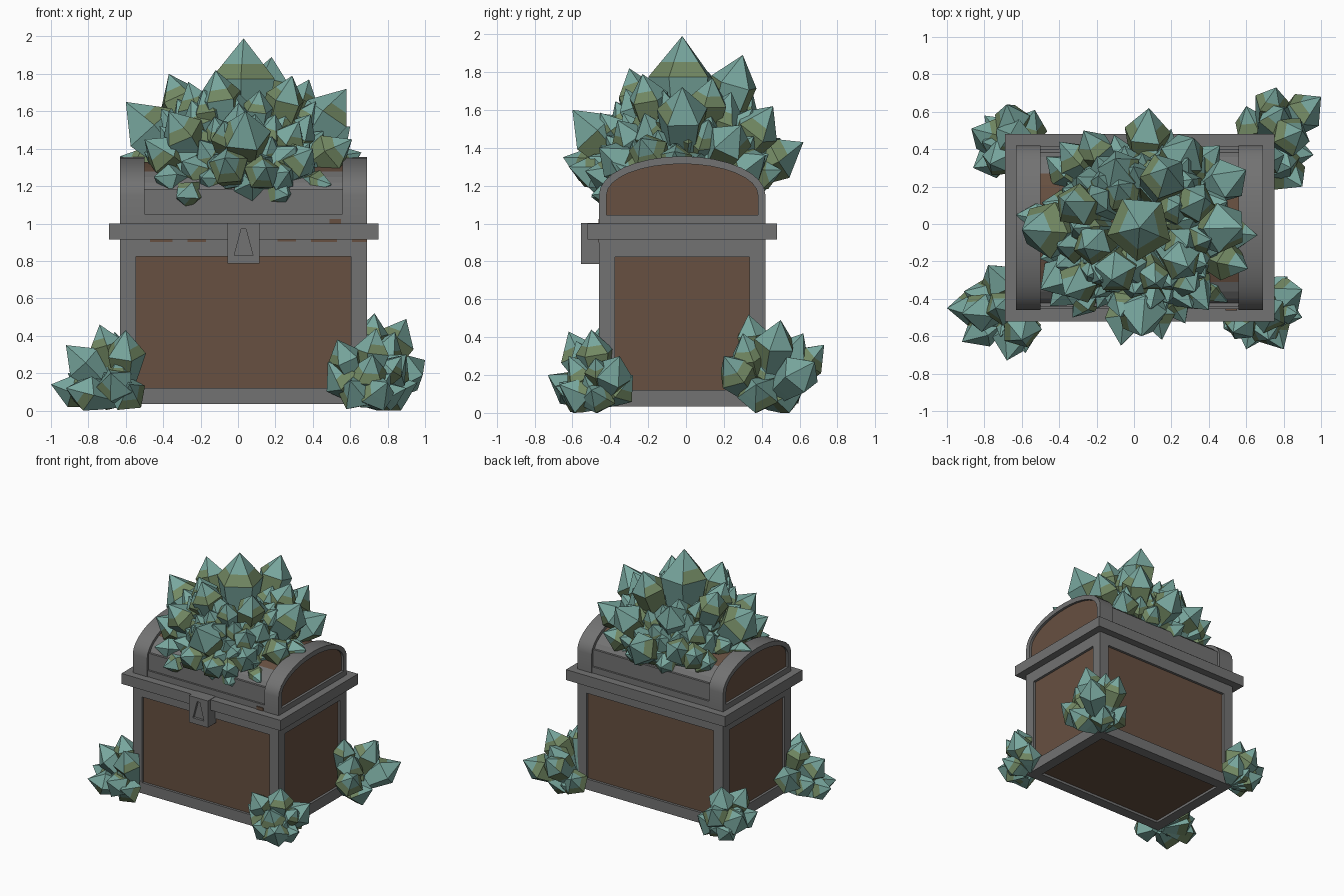
import bpy
import bmesh
import math
import random
from mathutils import Vector

random.seed(7)
if "Cube" in bpy.data.objects:
    bpy.data.objects.remove(bpy.data.objects["Cube"], do_unlink=True)

CENTRE = Vector((0.03, -0.02, 0))
HALF_X, HALF_Y = 0.66, 0.44


def material(name, colour):
    mat = bpy.data.materials.new(name)
    mat.use_nodes = True
    mat.diffuse_color = (*colour, 1)
    for node in mat.node_tree.nodes:
        if node.type == "BSDF_PRINCIPLED":
            node.inputs["Base Color"].default_value = (*colour, 1)
    return mat


IRON = material("iron_grey", (0.17, 0.17, 0.17))
WOOD = material("wood_brown", (0.135, 0.08, 0.052))
TEAL = material("crystal_teal", (0.19, 0.39, 0.345))
OLIVE = material("crystal_olive", (0.17, 0.25, 0.125))


def finish(name, bm, mats, offset=CENTRE, smooth=False):
    bmesh.ops.recalc_face_normals(bm, faces=bm.faces)
    mesh = bpy.data.meshes.new(name)
    bm.to_mesh(mesh)
    bm.free()
    for mat in mats:
        mesh.materials.append(mat)
    obj = bpy.data.objects.new(name, mesh)
    obj.location = offset
    bpy.context.collection.objects.link(obj)
    if smooth:
        bpy.ops.object.select_all(action="DESELECT")
        obj.select_set(True)
        bpy.context.view_layer.objects.active = obj
        bpy.ops.object.shade_smooth_by_angle(angle=math.radians(35))


def add_box(bm, low, high):
    verts = bmesh.ops.create_cube(bm, size=1)["verts"]
    for v in verts:
        v.co = Vector([(a + b) / 2 + c * (b - a) for a, b, c in zip(low, high, v.co)])


def box(name, low, high, mat):
    bm = bmesh.new()
    add_box(bm, low, high)
    finish(name, bm, [mat])


def bridge(bm, a, b):
    n = len(a)
    return [bm.faces.new((a[i], a[(i + 1) % n], b[(i + 1) % n], b[i])) for i in range(n)]


def ring(bm, outer, inner, place, d0, d1):
    """Extruded frame between two loops of equal length."""
    loops = [[bm.verts.new(place(p, d)) for p in loop]
             for loop, d in ((outer, d0), (outer, d1), (inner, d1), (inner, d0))]
    for k in range(4):
        bridge(bm, loops[k], loops[(k + 1) % 4])


def arch(half, rise, bottom, steps=16, spring=1.15):
    pts = [(-half, bottom)]
    for i in range(steps + 1):
        t = math.pi * (1 - i / steps)
        pts.append((half * math.cos(t), spring + rise * math.sin(t)))
    return pts + [(half, bottom)]


def along_x(p, d):
    return (d, p[0], p[1])


def along_y(p, d):
    return (p[0], d, p[1])


# Chest body: wooden core inside an iron frame
box("body_panels", (-0.64, -0.42, 0.055), (0.64, 0.42, 0.92), WOOD)
bm = bmesh.new()
W = 0.085
for s in (-1, 1):
    x0, x1 = sorted((s * HALF_X, s * (HALF_X - W)))
    y0, y1 = sorted((s * HALF_Y, s * (HALF_Y - W)))
    for z0, z1 in ((0.035, 0.122), (0.823, 0.92)):
        add_box(bm, (-HALF_X, y0, z0), (HALF_X, y1, z1))
        add_box(bm, (x0, -HALF_Y + W, z0), (x1, HALF_Y - W, z1))
    for py in (-1, 1):
        q0, q1 = sorted((py * HALF_Y, py * (HALF_Y - W)))
        add_box(bm, (x0, q0, 0.122), (x1, q1, 0.823))
finish("body_frame", bm, [IRON])
box("rim", (-0.72, -0.5, 0.915), (0.72, 0.5, 1.0), IRON)

# Wood slivers showing under and above the rim at the front
bm = bmesh.new()
for x0, x1, z0, z1 in ((-0.5, -0.38, 0.9, 0.92), (-0.3, -0.2, 0.9, 0.92), (0.18, 0.28, 0.905, 0.92),
                       (0.36, 0.5, 0.9, 0.92), (0.58, 0.66, 0.9, 0.92), (0.46, 0.52, 0.995, 1.025)):
    add_box(bm, (x0, -0.442, z0), (x1, -0.434, z1))
finish("rim_wood_slivers", bm, [WOOD])

# Lid: arched core, wooden on the ends and crown, iron low on the sides
bm = bmesh.new()
profile = arch(0.41, 0.18, 0.995)
ends = [[bm.verts.new(along_x(p, d)) for p in profile] for d in (-0.64, 0.64)]
bridge(bm, *ends)
for loop in ends:
    bm.faces.new(loop)
for f in bm.faces:
    c = f.calc_center_median()
    f.material_index = 1 if abs(c.x) > 0.6 or abs(c.y) < 0.28 else 0
finish("lid_core", bm, [IRON, WOOD])

for side, s in (("left", 1), ("right", -1)):
    bm = bmesh.new()
    ring(bm, arch(HALF_Y, 0.205, 0.995), arch(0.4, 0.165, 1.045), along_x, s * 0.53, s * HALF_X)
    finish("lid_band_" + side, bm, [IRON], smooth=True)

bm = bmesh.new()
for s in (-1, 1):
    for edge, z0, z1 in ((0.435, 0.995, 1.05), (0.42, 1.05, 1.185)):
        y0, y1 = sorted((s * 0.35, s * edge))
        add_box(bm, (-0.55, y0, z0), (0.55, y1, z1))
finish("lid_side_planks", bm, [IRON])

# Latch with a sunken keyhole
box("latch_back", (-0.085, -0.515, 0.785), (0.085, -0.43, 1.003), IRON)
bm = bmesh.new()
ring(bm, [(-0.085, 0.785), (0.085, 0.785), (0.085, 1.003), (-0.085, 1.003)],
     [(-0.05, 0.83), (0.05, 0.83), (0.012, 0.972), (-0.012, 0.972)], along_y, -0.535, -0.515)
finish("latch_front", bm, [IRON])


def crystal(bm, base, tip, radius, sides=5):
    """Shaft widening to a shoulder, then a point; olive patches around the shoulder."""
    axis = tip - base
    length = axis.length
    axis.normalize()
    u = axis.orthogonal().normalized()
    v = axis.cross(u)
    twist = random.uniform(0, math.tau)
    shoulder = length - min(1.2 * radius, 0.6 * length)
    collar = shoulder + 0.36 * (length - shoulder)
    rings = []
    for h, r in ((0, 0.35), (shoulder * 0.6, 0.75), (shoulder, 1), (collar, 0.64)):
        loop = []
        for i in range(sides):
            a = twist + math.tau * i / sides
            co = base + axis * h + (u * math.cos(a) + v * math.sin(a)) * r * radius
            co.z = max(co.z, 0)
            loop.append(bm.verts.new(co))
        rings.append(loop)
    bridge(bm, rings[0], rings[1])
    for k, chance in ((1, 0.6), (2, 0.5)):
        for f in bridge(bm, rings[k], rings[k + 1]):
            f.material_index = int(random.random() < chance)
    bm.faces.new(rings[0])
    point = bm.verts.new(tip)
    for i in range(sides):
        bm.faces.new((rings[3][i], rings[3][(i + 1) % sides], point))


# Crystal crown on the lid: chosen large crystals, then a spiral of smaller ones
crown = [
    (.03, -.02, 1.99, .18), (-.6, -.03, 1.65, .16), (.58, -.02, 1.72, .14),
    (.18, .3, 1.89, .13), (-.12, -.3, 1.82, .12), (.29, -.23, 1.79, .11),
    (.38, .14, 1.77, .11), (-.37, .12, 1.8, .12), (.08, .62, 1.43, .13),
    (.04, -.6, 1.6, .14), (.6, .29, 1.52, .12), (.32, .46, 1.62, .13),
    (-.27, .5, 1.45, .11), (-.07, -.65, 1.35, .11), (.15, -.62, 1.3, .1),
    (-.5, -.35, 1.45, .12), (-.37, -.38, 1.6, .12), (.61, -.24, 1.45, .11),
    (.66, -.06, 1.38, .09), (-.63, .05, 1.36, .08), (-.4, .44, 1.4, .11),
    (-.25, -.28, 1.66, .1), (-.33, -.5, 1.14, .08), (.27, -.5, 1.15, .09),
    (.4, -.46, 1.4, .11), (-.1, .35, 1.7, .12), (.5, -.42, 1.21, .08), (-.45, -.44, 1.25, .08),
    (-.47, .36, 1.32, .1), (.46, .42, 1.36, .11), (-.5, -.15, 1.45, .11), (.5, .12, 1.55, .11)]
FILL = 85
for i in range(FILL):
    rise = 0.04 + 0.88 * i / FILL
    flat = (1 - rise * rise) ** 0.42
    a = i * math.pi * (3 - math.sqrt(5))
    k = random.uniform(0.9, 1.08)
    crown.append((0.03 + 0.54 * k * flat * math.cos(a), -0.02 + 0.53 * k * flat * math.sin(a),
                  1.18 + 0.63 * k * rise, random.uniform(0.085, 0.12)))
bm = bmesh.new()
for x, y, z, r in crown:
    base = Vector((0.03 + 0.35 * (x - 0.03), -0.02 + 0.35 * (y + 0.02), 1.2))
    crystal(bm, base, Vector((x, y, z)), r)
finish("crown_crystals", bm, [TEAL, OLIVE], Vector())

# Crystal clusters at the four lower corners
corners = {
    "front_right": (-1, -1, [
        (-1, -.45, .14), (-.92, -.48, .35), (-.74, -.45, .46), (-.6, -.62, .43), (-.68, -.73, .2),
        (-.78, -.22, .28), (-.92, -.63, .12), (-.58, -.69, .14), (-.91, -.36, .2)]),
    "front_left": (1, -1, [
        (.72, -.62, .3), (.9, -.5, .12), (.9, -.35, .3), (.82, -.28, .2), (.8, -.67, .15),
        (.6, -.67, .16), (.53, -.58, .38), (.48, -.56, .26), (.74, -.5, .44)]),
    "back_left": (1, 1, [
        (1, .68, .27), (.76, .73, .36), (.73, .33, .52), (.9, .5, .49), (.6, .63, .2),
        (.9, .2, .3), (.96, .37, .15), (.82, .62, .12), (.84, .3, .42), (.8, .62, .42)]),
    "back_right": (-1, 1, [
        (-.68, .64, .3), (-.53, .61, .2), (-.87, .51, .25), (-.86, .3, .2), (-.66, .48, .42),
        (-.77, .32, .38), (-.8, .58, .12)]),
}
for name, (sx, sy, tips) in corners.items():
    bm = bmesh.new()
    root = CENTRE + Vector((sx * 0.64, sy * 0.42, 0.04))
    for tip in map(Vector, tips):
        crystal(bm, root.lerp(tip, 0.1), tip, random.uniform(0.09, 0.115))
    # Small crystals between the large ones
    for i in range(4):
        a = math.atan2(sy, sx) + (i - 1.5) * 0.4
        reach = random.uniform(0.17, 0.23)
        tip = root + Vector((reach * math.cos(a), reach * math.sin(a), random.uniform(0.03, 0.26)))
        crystal(bm, root.lerp(tip, 0.1), tip, 0.07)
    finish("crystals_" + name, bm, [TEAL, OLIVE], Vector())
